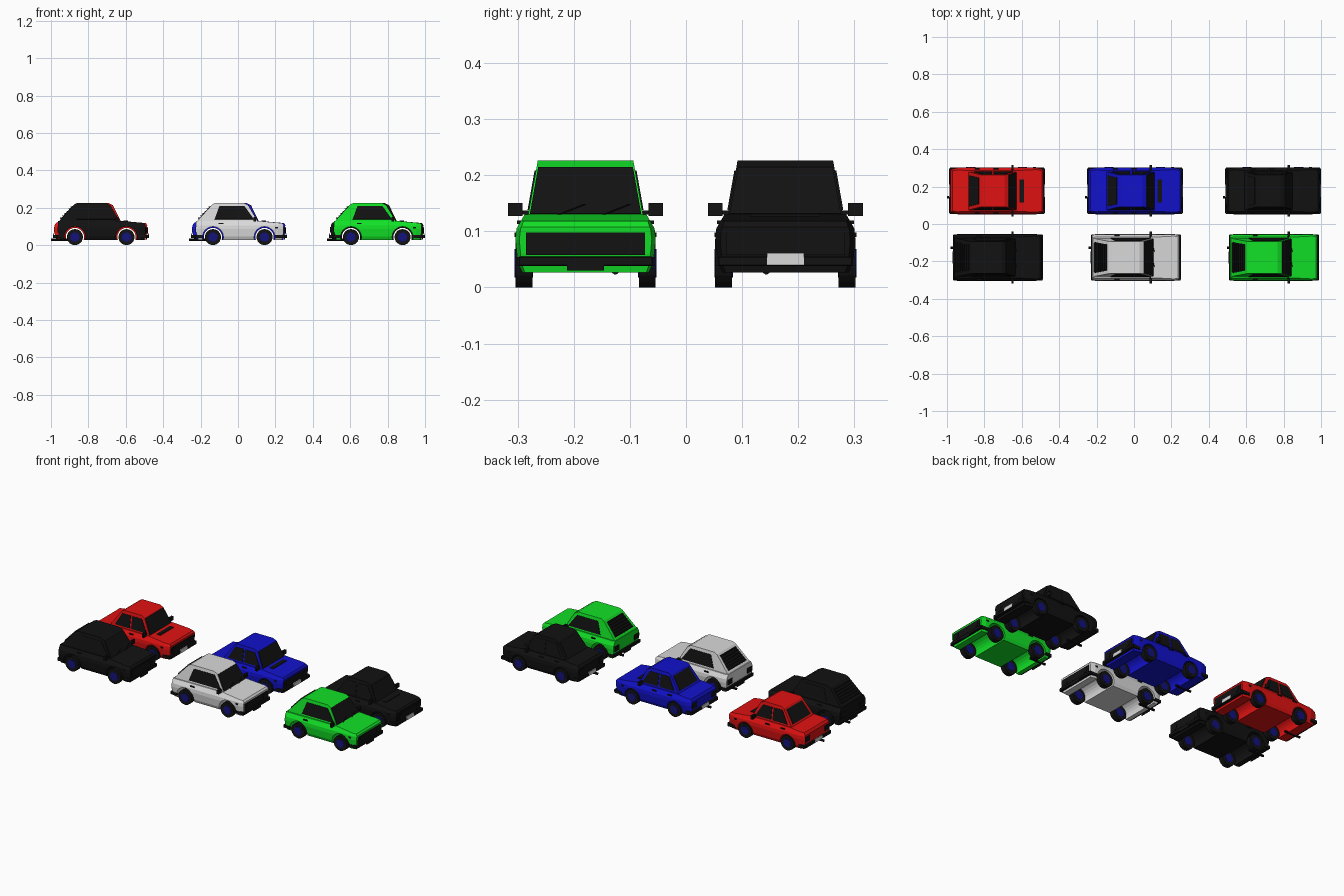
import bpy, bmesh, math
from mathutils import Vector, Matrix

if "Cube" in bpy.data.objects:
    bpy.data.objects.remove(bpy.data.objects["Cube"])


def material(name, r, g, b):
    m = bpy.data.materials.new(name)
    m.diffuse_color = (r, g, b, 1)
    m.use_nodes = True
    m.node_tree.nodes["Principled BSDF"].inputs["Base Color"].default_value = m.diffuse_color
    return m


RED = material("red paint", 0.75, 0.006, 0.006)
BLUE = material("blue paint", 0.006, 0.006, 0.6)
GREEN = material("green paint", 0.006, 0.75, 0.02)
WHITE = material("white paint", 0.7, 0.7, 0.7)
BLACK = material("black", 0.006, 0.006, 0.006)
HUB = material("dark blue hub", 0.006, 0.006, 0.2)

# half width of body and cabin by height
BODY_W = [(0.025, 0.112), (0.045, 0.121), (0.085, 0.125), (0.105, 0.123), (0.131, 0.108)]
CABIN_W = [(0.12, 0.104), (0.227, 0.085)]


def half(table, z):
    for (z0, w0), (z1, w1) in zip(table, table[1:]):
        if z <= z1:
            return w0 + (w1 - w0) * (z - z0) / (z1 - z0)
    return table[-1][1]


class Car:
    def __init__(self, label, paint, x, y):
        self.label, self.paint, self.at = label, paint, Vector((x, y, 0))

    def finish(self, name, bm, mat):
        bmesh.ops.recalc_face_normals(bm, faces=bm.faces)
        me = bpy.data.meshes.new(name)
        bm.to_mesh(me)
        bm.free()
        me.materials.append(mat)
        ob = bpy.data.objects.new(self.label + "_" + name, me)
        ob.location = self.at
        bpy.context.collection.objects.link(ob)
        return ob

    def shell(self, name, profile, widths, taper):
        """Side profile drawn across the car, its width following the height."""
        bm = bmesh.new()
        f = bm.faces.new([bm.verts.new((x, -1, z)) for x, z in profile])
        r = bmesh.ops.extrude_face_region(bm, geom=[f])
        bmesh.ops.translate(bm, vec=(0, 2, 0), verts=[v for v in r["geom"] if isinstance(v, bmesh.types.BMVert)])
        cuts = [((0, 0, z), (0, 0, 1)) for z, w in widths[1:-1]]
        if taper:
            cuts += [((x, 0, 0), (1, 0, 0)) for x in (-0.205, 0.215)]
        for co, no in cuts:
            bmesh.ops.bisect_plane(bm, geom=bm.verts[:] + bm.edges[:] + bm.faces[:], plane_co=co, plane_no=no)
        for v in bm.verts:
            k = 1
            if taper:
                k -= 2.0 * max(0, -0.205 - v.co.x, v.co.x - 0.215)
            v.co.y *= half(widths, v.co.z) * k
        return self.finish(name, bm, self.paint)

    def plate(self, name, pts, mat, t=0.005):
        """Thin panel centred on a surface."""
        bm = bmesh.new()
        f = bm.faces.new([bm.verts.new(p) for p in pts])
        f.normal_update()
        n = f.normal.copy()
        r = bmesh.ops.extrude_face_region(bm, geom=[f])
        top = [v for v in r["geom"] if isinstance(v, bmesh.types.BMVert)]
        for v in bm.verts:
            v.co += n * (t / 2 if v in top else -t / 2)
        return self.finish(name, bm, mat)

    def box(self, name, lo, hi, mat, bevel=0):
        lo, hi = Vector(lo), Vector(hi)
        bm = bmesh.new()
        bmesh.ops.create_cube(bm, size=1, matrix=Matrix.Translation((lo + hi) / 2) @ Matrix.Diagonal((*(hi - lo), 1)))
        if bevel:
            bmesh.ops.bevel(bm, geom=bm.edges[:], offset=bevel, segments=1, affect='EDGES')
        return self.finish(name, bm, mat)

    def cyl(self, name, spots, r, depth, axis, mat, n=18):
        bm = bmesh.new()
        rot = Matrix.Rotation(math.pi / 2, 4, axis)
        for p in spots:
            bmesh.ops.create_cone(bm, cap_ends=True, segments=n, radius1=r, radius2=r, depth=depth,
                                  matrix=Matrix.Translation(p) @ rot)
        return self.finish(name, bm, mat)

    def glass(self, name, a, b, lo, hi, margin):
        """Window on a sloping end of the cabin, from base a to top b."""
        pts = []
        for t, s in ((lo, -1), (lo, 1), (hi, 1), (hi, -1)):
            x, z = a[0] + (b[0] - a[0]) * t, a[1] + (b[1] - a[1]) * t
            pts.append((x, s * (half(CABIN_W, z) - margin), z))
        return self.plate(name, pts, BLACK)


WHEEL_X = (-0.134, 0.142)
BODY = {
    "hatchback": [(-0.212, 0.027), (-0.224, 0.07), (-0.224, 0.128), (0.105, 0.13),
                  (0.235, 0.118), (0.244, 0.108), (0.242, 0.06), (0.235, 0.027)],
    "sedan": [(-0.232, 0.027), (-0.242, 0.06), (-0.242, 0.108), (-0.232, 0.122), (-0.14, 0.13),
              (0.11, 0.13), (0.245, 0.118), (0.253, 0.108), (0.25, 0.06), (0.242, 0.027)],
}
CABIN = {
    "hatchback": [(-0.222, 0.125), (-0.137, 0.218), (-0.12, 0.226), (0.03, 0.226), (0.052, 0.215), (0.105, 0.125)],
    "sedan": [(-0.15, 0.125), (-0.085, 0.218), (-0.07, 0.226), (0.045, 0.226), (0.066, 0.215), (0.11, 0.125)],
}
WINDOWS = {
    "hatchback": [[(-0.125, 0.138), (-0.1, 0.208), (0.035, 0.208), (0.085, 0.138)]],
    "sedan": [[(-0.118, 0.138), (-0.078, 0.208), (-0.022, 0.208), (-0.022, 0.138)],
              [(-0.012, 0.138), (-0.012, 0.208), (0.048, 0.208), (0.09, 0.138)]],
}


def build(kind, colour, paint, x, y):
    c = Car(colour + "_" + kind, paint, x, y)
    hatch = kind == "hatchback"
    prof, cab = BODY[kind], CABIN[kind]
    front, rear = max(p[0] for p in prof), min(p[0] for p in prof)

    # body with wheel arches cut through
    body = c.shell("body", prof, BODY_W, True)
    cutter = c.cyl("arch_cutter", [(wx, 0, 0.043) for wx in WHEEL_X], 0.056 if hatch else 0.049, 0.4, 'X', paint, 24)
    mod = body.modifiers.new("arches", 'BOOLEAN')
    mod.object, mod.operation, mod.solver = cutter, 'DIFFERENCE', 'EXACT'
    bpy.context.view_layer.objects.active = body
    bpy.ops.object.modifier_apply(modifier=mod.name)
    bpy.data.objects.remove(cutter)

    # cabin and glass
    c.shell("cabin", cab, CABIN_W, False)
    c.glass("windscreen", cab[5], cab[4], 0.06, 0.98, 0.003)
    c.glass("rear_window", cab[0], cab[1], 0.14, 0.9, 0.018)
    for s in (-1, 1):
        for i, win in enumerate(WINDOWS[kind]):
            c.plate(f"side_window_{i}_{s}", [(px, s * half(CABIN_W, pz), pz) for px, pz in win], BLACK)
        # mirrors, handles, side markers
        c.box(f"mirror_{s}", (0.083, s * 0.112, 0.127), (0.095, s * 0.138, 0.15), BLACK)
        c.box(f"mirror_arm_{s}", (0.084, s * 0.096, 0.13), (0.092, s * 0.115, 0.137), BLACK)
        for hx in ((-0.09,) if hatch else (-0.1, -0.0)):
            c.box(f"door_handle_{s}", (hx - 0.013, s * 0.112, 0.113), (hx + 0.013, s * 0.122, 0.119), BLACK)
        c.box(f"side_marker_{s}", (0.198, s * 0.115, 0.09), (0.213, s * 0.1265, 0.098), BLACK)
        # tail lights
        c.box(f"tail_light_{s}", (rear - 0.003, s * 0.07, 0.068), (rear + 0.01, s * 0.112, 0.098), BLACK)
        # bumper ends wrapping round the sides
        c.box(f"front_bumper_end_{s}", (front - 0.045, s * 0.112, 0.038), (front + 0.004, s * 0.124, 0.054), BLACK)
        c.box(f"rear_bumper_end_{s}", (rear - 0.004, s * 0.112, 0.038), (rear + 0.035, s * 0.124, 0.054), BLACK)

    # rear window louvres
    if hatch:
        for i in range(6):
            t = 0.2 + i * 0.13
            lx = cab[0][0] + (cab[1][0] - cab[0][0]) * t
            lz = cab[0][1] + (cab[1][1] - cab[0][1]) * t
            w = half(CABIN_W, lz) - 0.022
            c.box("louvre", (lx - 0.008, -w, lz), (lx + 0.004, w, lz + 0.003), BLACK)
    else:
        c.box("hood_vent", (0.126, -0.062, 0.12), (0.15, 0.062, 0.1305), BLACK)

    # grille, headlights, bumpers
    c.box("grille", (front - 0.012, -0.106, 0.058), (front + 0.002, 0.106, 0.098), BLACK)
    c.cyl("headlights", [(front, s * 0.078, 0.078) for s in (-1, 1)], 0.016, 0.008, 'Y', BLACK, 16)
    reach = 0.007 if hatch else 0.009
    c.box("front_bumper", (front - 0.012, -0.12, 0.038), (front + reach, 0.12, 0.055), BLACK, 0.002)
    c.box("rear_bumper", (rear - reach, -0.12, 0.038), (rear + 0.015, 0.12, 0.055), BLACK, 0.002)
    # number plates (blank)
    pm = BLACK if hatch else WHITE
    pz = 0.03 if hatch else 0.04
    c.box("front_plate", (front + reach - 0.004, -0.033, pz), (front + reach + 0.001, 0.033, pz + 0.021), pm)
    c.box("rear_plate", (rear - reach - 0.001, -0.033, pz), (rear - reach + 0.004, 0.033, pz + 0.021), pm)
    # wipers on the windscreen base
    for wy in (-0.05, 0.03):
        c.plate("wiper", [(0.108, wy, 0.13), (0.108, wy + 0.004, 0.13), (0.098, wy + 0.05, 0.148),
                          (0.098, wy + 0.046, 0.148)], BLACK, 0.003)

    # exhaust
    tip = -0.242 if hatch else -0.262
    c.cyl("exhaust", [(tip + 0.05, 0.053 if hatch else -0.034, 0.03)], 0.007, 0.1, 'Y', BLACK, 10)

    # wheels
    spots = [(wx, s * 0.11, 0.043) for wx in WHEEL_X for s in (-1, 1)]
    c.cyl("tyres", spots, 0.043, 0.03, 'X', BLACK)
    c.cyl("wheel_hubs", spots, 0.025, 0.033, 'X', HUB, 12)


# two rows of three cars
for col, (sedan, hatchback) in enumerate(((("red", RED), ("black", BLACK)), (("blue", BLUE), ("white", WHITE)),
                                          (("black", BLACK), ("green", GREEN)))):
    cx = (col - 1) * 0.738
    build("sedan", *sedan, cx, 0.177)
    build("hatchback", *hatchback, cx, -0.179)
